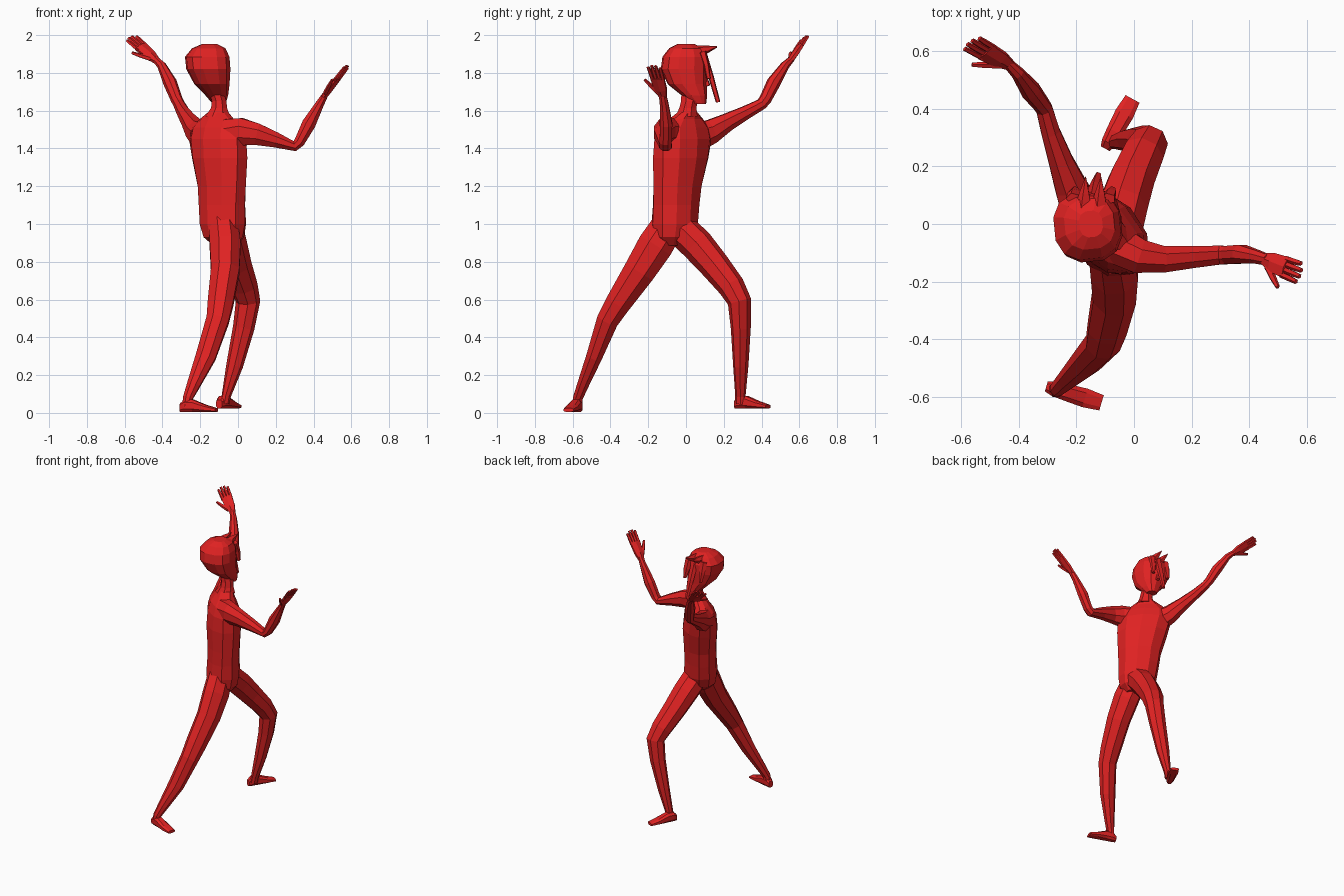
import bpy, bmesh, math
from mathutils import Vector as V

red = bpy.data.materials.new("red")
red.diffuse_color = (0.75, 0.016, 0.016, 1)


def loft(name, stations, ref, sides=8, axis=None, power=1.0):
    """Skin through (point, half width along ref, half depth) stations."""
    bm = bmesh.new()
    pts = [V(s[0]) for s in stations]
    rings = []
    for i, (p, (_, a, b)) in enumerate(zip(pts, stations)):
        if axis:
            t = V(axis)
        else:
            t = V((0, 0, 0))
            if i > 0:
                t += (p - pts[i - 1]).normalized()
            if i < len(pts) - 1:
                t += (pts[i + 1] - p).normalized()
        t.normalize()
        u = V(ref)
        u = (u - t * u.dot(t)).normalized()
        w = t.cross(u)
        ring = []
        for k in range(sides):
            ang = 2 * math.pi * (k + 0.5) / sides
            c, s = math.cos(ang), math.sin(ang)
            c = math.copysign(abs(c) ** power, c)
            s = math.copysign(abs(s) ** power, s)
            ring.append(bm.verts.new(p + u * a * c * 1.04 + w * b * s * 1.04))
        rings.append(ring)
    for r0, r1 in zip(rings, rings[1:]):
        for k in range(sides):
            n = (k + 1) % sides
            bm.faces.new((r0[k], r0[n], r1[n], r1[k]))
    bm.faces.new(rings[0])
    bm.faces.new(rings[-1])
    bmesh.ops.recalc_face_normals(bm, faces=bm.faces)
    me = bpy.data.meshes.new(name)
    bm.to_mesh(me)
    bm.free()
    me.materials.append(red)
    ob = bpy.data.objects.new(name, me)
    bpy.context.collection.objects.link(ob)
    return ob


def hand(side, wrist, tip, across):
    """Palm, four fingers and thumb; the thumb lies on the -across side."""
    o = V(wrist)
    d = V(tip) - o
    length = d.length
    d.normalize()
    w = V(across)
    w = (w - d * w.dot(d)).normalized()

    def at(f, s):
        return o + d * length * f + w * s

    loft(side + "_palm", [(at(-0.05, 0), .019, .016), (at(.22, 0), .036, .017),
                          (at(.6, 0), .042, .013)], w, 6)
    for i in range(4):
        s = -0.029 + 0.0195 * i
        end = (0.96, 1.0, 0.99, 0.92)[i]
        loft(f"{side}_finger_{i + 1}", [(at(.52, s), .0105, .01), (at(.78, s * 1.05), .0105, .009),
                                        (at(end, s * 1.12), .0085, .007)], w, 5)
    loft(side + "_thumb", [(at(.12, -.018), .015, .013), (at(.36, -.05), .012, .011),
                           (at(.56, -.074), .008, .007)], d, 5)


# torso, turned 45 degrees, narrowing to the hips
loft("torso", [((-.068, -.075, .885), .06, .06), ((-.075, -.07, .93), .11, .1),
               ((-.08, -.06, 1.0), .13, .112), ((-.085, -.052, 1.1), .138, .106),
               ((-.086, -.045, 1.2), .147, .107), ((-.097, -.028, 1.35), .172, .115),
               ((-.108, -.016, 1.45), .182, .105), ((-.113, -.01, 1.51), .168, .085),
               ((-.112, 0, 1.555), .11, .06), ((-.105, .008, 1.59), .06, .05)],
     (1, -1, 0), 10, (0, 0, 1))
loft("neck", [((-.108, .003, 1.57), .068, .06), ((-.1, .01, 1.615), .044, .047),
              ((-.1, .018, 1.65), .04, .046), ((-.12, .02, 1.72), .04, .045)], (1, 0, 0), 8, (0, 0, 1))

# head, leaning to the left, face towards +y
loft("head", [((-.1, .072, 1.635), .032, .033), ((-.112, .045, 1.68), .057, .065),
              ((-.138, .007, 1.74), .089, .1), ((-.157, -.01, 1.82), .112, .119),
              ((-.163, -.006, 1.885), .113, .114), ((-.155, 0, 1.93), .085, .086),
              ((-.15, 0, 1.952), .04, .045)], (1, .1, 0), 12, (0, 0, 1), 0.8)
loft("nose", [((-.125, .1, 1.79), .008, .008), ((-.118, .115, 1.735), .014, .014),
              ((-.116, .095, 1.725), .01, .008)], (1, 0, 0), 5, (0, 0, 1))

# hair: forward spikes and hanging fringe strands
for i, (base, tip) in enumerate([((-.12, .05, 1.91), (-.115, .165, 1.94)),
                                 ((-.175, .05, 1.91), (-.168, .165, 1.935))]):
    mid = V(base).lerp(V(tip), .5)
    loft(f"hair_spike_{i + 1}", [(base, .032, .035), (mid, .018, .021), (tip, .001, .001)], (1, 0, 0), 5)
for i, (x0, x1, y1, z1) in enumerate([(-.14, -.125, .17, 1.645), (-.21, -.205, .12, 1.77),
                                      (-.09, -.075, .12, 1.77)]):
    a, b = V((x0, .088, 1.91)), V((x1, y1, z1))
    loft(f"hair_strand_{i + 1}", [(a, .026, .02), (a.lerp(b, .5) + V((0, .004, 0)), .023, .015),
                                  (b, .011, .012)], (1, 0, 0), 5)

# arms
loft("right_arm", [((-.05, -.075, 1.475), .07, .085), ((.02, -.113, 1.488), .062, .075),
                   ((.1, -.123, 1.475), .048, .06), ((.2, -.115, 1.445), .04, .042),
                   ((.3, -.108, 1.412), .034, .028), ((.325, -.108, 1.435), .033, .03),
                   ((.375, -.105, 1.53), .034, .038), ((.43, -.115, 1.63), .024, .024),
                   ((.465, -.125, 1.69), .02, .016)], (0, 1, 0))
hand("right", (.455, -.122, 1.675), (.58, -.172, 1.838), (.3, .9, 0))
loft("left_arm", [((-.19, .06, 1.465), .07, .08), ((-.22, .13, 1.488), .058, .066),
                  ((-.255, .22, 1.54), .044, .048), ((-.29, .32, 1.592), .034, .036),
                  ((-.312, .4, 1.635), .03, .03), ((-.325, .42, 1.66), .03, .032),
                  ((-.36, .465, 1.75), .035, .036), ((-.405, .525, 1.84), .023, .023),
                  ((-.44, .56, 1.875), .018, .016)], (1, .3, 0))
hand("left", (-.435, .555, 1.868), (-.572, .632, 1.99), (.75, .6, .38))

# legs
loft("right_leg", [((-.08, -.09, 1.0), .08, .09), ((-.068, -.163, .885), .085, .098),
                   ((-.068, -.247, .75), .078, .087), ((-.093, -.36, .58), .07, .07),
                   ((-.108, -.415, .49), .062, .06), ((-.17, -.485, .3), .055, .044),
                   ((-.235, -.545, .15), .036, .032), ((-.265, -.572, .08), .027, .027),
                   ((-.272, -.577, .03), .026, .026)], (1, 0, 0))
loft("left_leg", [((-.06, -.02, .965), .088, .085), ((-.04, .06, .888), .086, .085),
                  ((-.01, .15, .783), .08, .077), ((.03, .24, .67), .073, .068),
                  ((.053, .283, .59), .063, .06), ((.03, .29, .45), .056, .05),
                  ((-.018, .29, .25), .044, .038), ((-.062, .288, .09), .023, .027),
                  ((-.07, .288, .05), .024, .027)], (.85, -.4, 0))

# feet, wedge shaped from heel to toe
for side, heel, toe, z in [("right", (-.305, -.565), (-.113, -.622), .005),
                           ("left", (-.1, .262), (-.005, .435), .024)]:
    h, t = V((*heel, 0)), V((*toe, 0))
    d = (t - h).normalized()
    w = d.cross(V((0, 0, 1)))
    parts = []
    for f, a, height in [(0, .018, .045), (.12, .026, .065), (.35, .03, .066), (.7, .034, .038), (1, .028, .02)]:
        p = h.lerp(t, f)
        parts.append(((p.x, p.y, z + height / 2), a, height / 2))
    loft(side + "_foot", parts, w, 8, d, 0.7)
